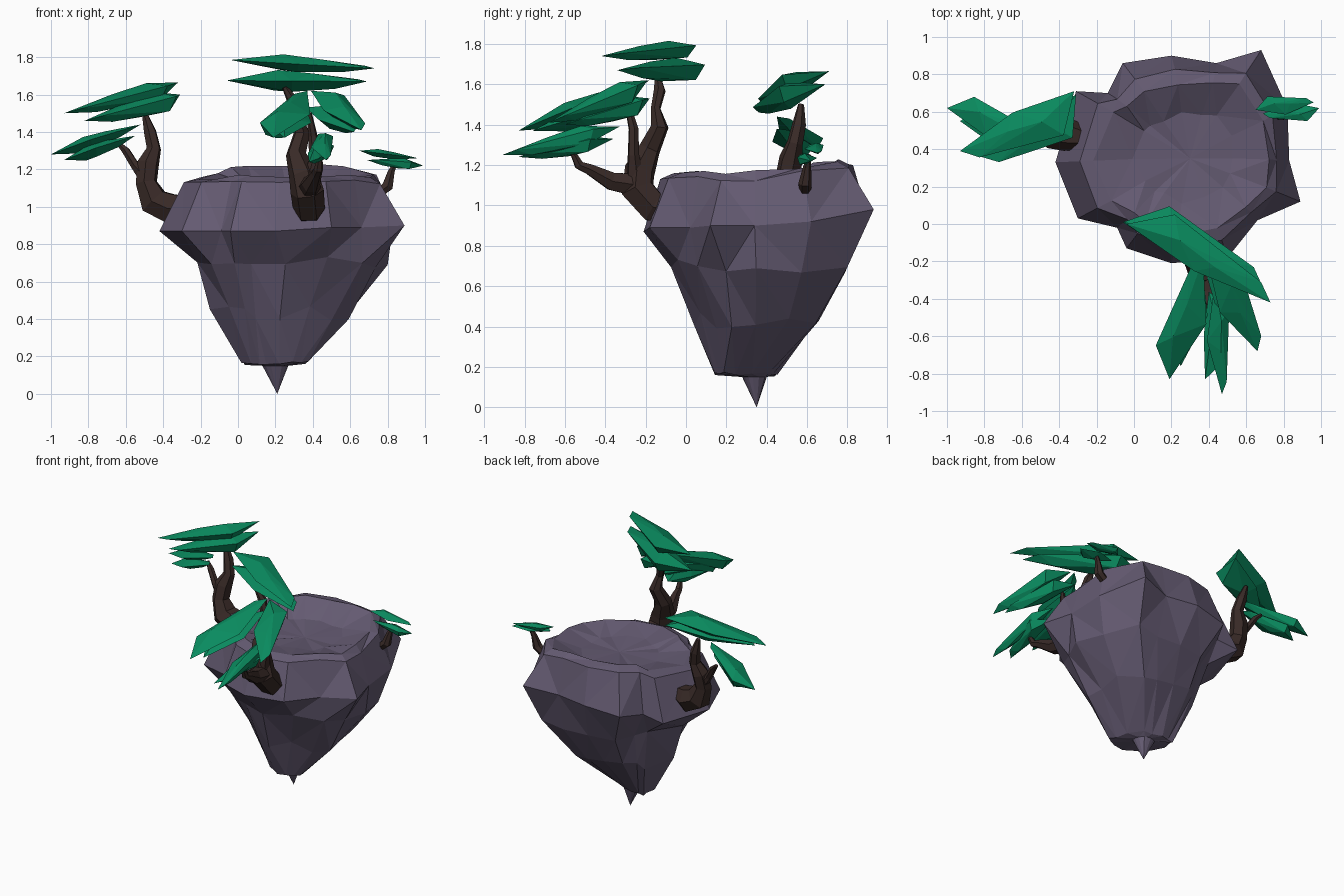
import bpy, bmesh, math, random
from mathutils import Vector

if "Cube" in bpy.data.objects:
    bpy.data.objects.remove(bpy.data.objects["Cube"])

random.seed(4)


def material(name, rgb):
    m = bpy.data.materials.new(name)
    m.diffuse_color = (*rgb, 1)
    m.use_nodes = True
    m.node_tree.nodes["Principled BSDF"].inputs["Base Color"].default_value = m.diffuse_color
    return m


STONE = material("stone", (0.13, 0.105, 0.17))
BARK = material("bark", (0.04, 0.023, 0.02))
LEAF = material("leaf", (0.003, 0.26, 0.115))


def finish(bm, name, mat):
    bmesh.ops.recalc_face_normals(bm, faces=bm.faces)
    me = bpy.data.meshes.new(name)
    bm.to_mesh(me)
    bm.free()
    me.materials.append(mat)
    ob = bpy.data.objects.new(name, me)
    bpy.context.collection.objects.link(ob)
    return ob


def bridge(bm, lower, upper):
    n = len(lower)
    for i in range(n):
        j = (i + 1) % n
        bm.faces.new((lower[i], lower[j], upper[j], upper[i]))


# Floating rock: one irregular outline, softened and scaled into stacked rings
OUTLINE = [(.89, .12, .90), (.83, .34, .90), (.82, .62, .92), (.68, .93, .98),
           (.44, .86, .95), (.20, .90, .95), (-.06, .86, .92), (-.14, .70, .90),
           (-.31, .71, .88), (-.42, .33, .87), (-.30, .03, .87), (-.09, -.02, .87),
           (-.04, -.13, .87), (.20, -.21, .87), (.50, -.18, .89), (.66, .02, .89)]
MID = Vector((.235, .36))
DIAG = Vector((.7071, .7071))
N = len(OUTLINE)


def ring(bm, scale, centre, z, soft=0.5, jitter=0.0, zj=0.0, squash=1.0):
    dirs = [Vector(p[:2]) - MID for p in OUTLINE]
    out = []
    for i, d in enumerate(dirs):
        near = (dirs[i - 1].length + dirs[(i + 1) % N].length) / 2
        r = d.length * (1 - soft) + near * soft
        off = d.normalized() * r * scale * (1 + random.uniform(-jitter, jitter))
        off += DIAG * off.dot(DIAG) * (squash - 1)      # flatten along the diagonal
        p = Vector(centre) + off
        out.append(bm.verts.new((p.x, p.y, z + random.uniform(-zj, zj))))
    return out


bm = bmesh.new()
tip = bm.verts.new((.21, .35, 0))
rings = [ring(bm, .12, (.20, .34), .15, squash=.8),
         ring(bm, .35, (.185, .30), .165, .5, .08, .012, .55),
         ring(bm, .58, (.235, .365), .43, .5, .06, .04, .95),
         ring(bm, .80, (.28, .365), .70, .5, .05, .04),
         [bm.verts.new(p) for p in OUTLINE]]
rim = ring(bm, .84, (.25, .36), 1.13, .3, .02, .015)
inner = ring(bm, .72, (.26, .36), 1.165, .4, .03, .01)
for v in rim + inner:                       # rim rises at the back
    v.co.z += .17 * max(0, v.co.y - .4)
    if v.co.x < -.1 and v.co.y < .6:
        v.co.z -= .01
rings += [rim, inner, ring(bm, .42, (.27, .36), 1.125, .6, .05, .01)]
for a, b in zip(rings, rings[1:]):
    bridge(bm, a, b)
top = bm.verts.new((.3, .35, 1.11))
for i in range(N):
    bm.faces.new((tip, rings[0][(i + 1) % N], rings[0][i]))
    bm.faces.new((top, rings[-1][i], rings[-1][(i + 1) % N]))
bmesh.ops.triangulate(bm, faces=bm.faces)
finish(bm, "floating_rock", STONE)


# Faceted trunk following points (x, y, z, radius)
def trunk(name, path, sides=6):
    bm = bmesh.new()
    pts = [Vector(p[:3]) for p in path]
    prev = None
    for k, p in enumerate(pts):
        d = (pts[min(k + 1, len(pts) - 1)] - pts[max(k - 1, 0)]).normalized()
        q = d.to_track_quat('Z', 'Y')
        if prev:
            q = prev[1].rotation_difference(d) @ prev[2]
        cur = [bm.verts.new(p + q @ Vector((math.cos(a), math.sin(a), 0)) * path[k][3])
               for a in (math.tau * i / sides for i in range(sides))]
        if prev:
            bridge(bm, prev[0], cur)
        else:
            bm.faces.new(cur[::-1])
        prev = (cur, d, q)
    bm.faces.new(prev[0])
    finish(bm, name, BARK)


# Flat pointed leaf pad from tip a to tip b: wide on one side, narrow on the other
PAD = [(0, 0, 0), (.23, .7, .4), (.89, .3, .2), (1, 0, 0),
       (.33, .25, 1), (.6, .1, .7), (.26, .55, -.9), (.45, .1, -1), (.75, .15, -.7)]


def leaf_pad(name, a, b, width, h=.045, back=.2):
    bm = bmesh.new()
    a, axis = Vector(a), Vector(b) - Vector(a)
    side = Vector((-axis.y, axis.x, 0)).normalized()
    for t, s, u in PAD + [(.5, -back, 0)]:
        bm.verts.new(a + axis * t + side * s * width + Vector((0, 0, u * h)))
    bmesh.ops.convex_hull(bm, input=bm.verts)
    finish(bm, name, LEAF)


# Front tree
trunk("front_trunk", [(.38, -.08, .98, .075), (.38, -.16, .99, .085), (.37, -.24, 1.08, .09),
                      (.35, -.23, 1.17, .08), (.31, -.18, 1.28, .055), (.34, -.13, 1.39, .045),
                      (.32, -.15, 1.48, .025), (.29, -.13, 1.57, .03), (.25, -.14, 1.64, .015)])
trunk("front_branch_mid", [(.38, -.25, 1.12, .05), (.41, -.26, 1.25, .03),
                           (.40, -.26, 1.38, .025), (.38, -.29, 1.50, .015)])
trunk("front_branch_low", [(.38, -.24, 1.1, .065), (.39, -.37, 1.12, .05),
                           (.42, -.48, 1.18, .03), (.43, -.53, 1.2, .025), (.44, -.57, 1.28, .012)])
# Left tree
trunk("left_trunk", [(-.26, .46, 1.0, .06), (-.36, .48, .99, .09), (-.45, .49, 1.03, .085),
                     (-.49, .50, 1.13, .06), (-.48, .52, 1.23, .06), (-.45, .54, 1.31, .04),
                     (-.47, .56, 1.4, .035), (-.50, .57, 1.5, .015)])
trunk("left_branch", [(-.49, .51, 1.16, .045), (-.55, .52, 1.22, .025),
                      (-.60, .54, 1.30, .022), (-.64, .56, 1.34, .012)])
# Right sapling
trunk("right_trunk", [(.76, .59, 1.08, .03), (.80, .59, 1.11, .033),
                      (.82, .60, 1.19, .02), (.85, .61, 1.25, .01)])

# Foliage: tip, tip, signed width, half thickness, narrow-side factor
PADS = {
    "front_crown": [((-.04, .0, 1.785), (.73, -.42, 1.74), .24, .045, .2),
                    ((-.06, .01, 1.675), (.69, -.34, 1.67), .26, .058, .25)],
    "front_mid_crown": [((.39, -.19, 1.62), (.66, -.68, 1.41), .19, .06, .4),
                        ((.36, -.18, 1.53), (.62, -.60, 1.40), .17, .055, .4),
                        ((.19, -.83, 1.37), (.37, -.18, 1.62), .17, .055, .65),
                        ((.25, -.76, 1.37), (.36, -.19, 1.53), .15, .05, .6)],
    "front_low_crown": [((.43, -.33, 1.39), (.47, -.91, 1.25), .10, .05, .6),
                        ((.40, -.36, 1.33), (.38, -.83, 1.24), .17, .045, .1)],
    "left_crown": [((-.32, .71, 1.665), (-.93, .39, 1.5), .26, .05, .2),
                   ((-.31, .69, 1.60), (-.82, .36, 1.46), .26, .058, .2)],
    "left_low_crown": [((-1.0, .62, 1.28), (-.52, .45, 1.44), .15, .04, .5),
                       ((-.93, .55, 1.25), (-.55, .45, 1.38), .15, .04, .5)],
    "right_crown": [((.65, .61, 1.30), (.96, .65, 1.26), .09, .022, .5),
                    ((.99, .62, 1.22), (.69, .59, 1.25), .09, .028, .5)],
}
for name, pads in PADS.items():
    for i, pad in enumerate(pads):
        leaf_pad(f"{name}_pad_{i + 1}", *pad)
